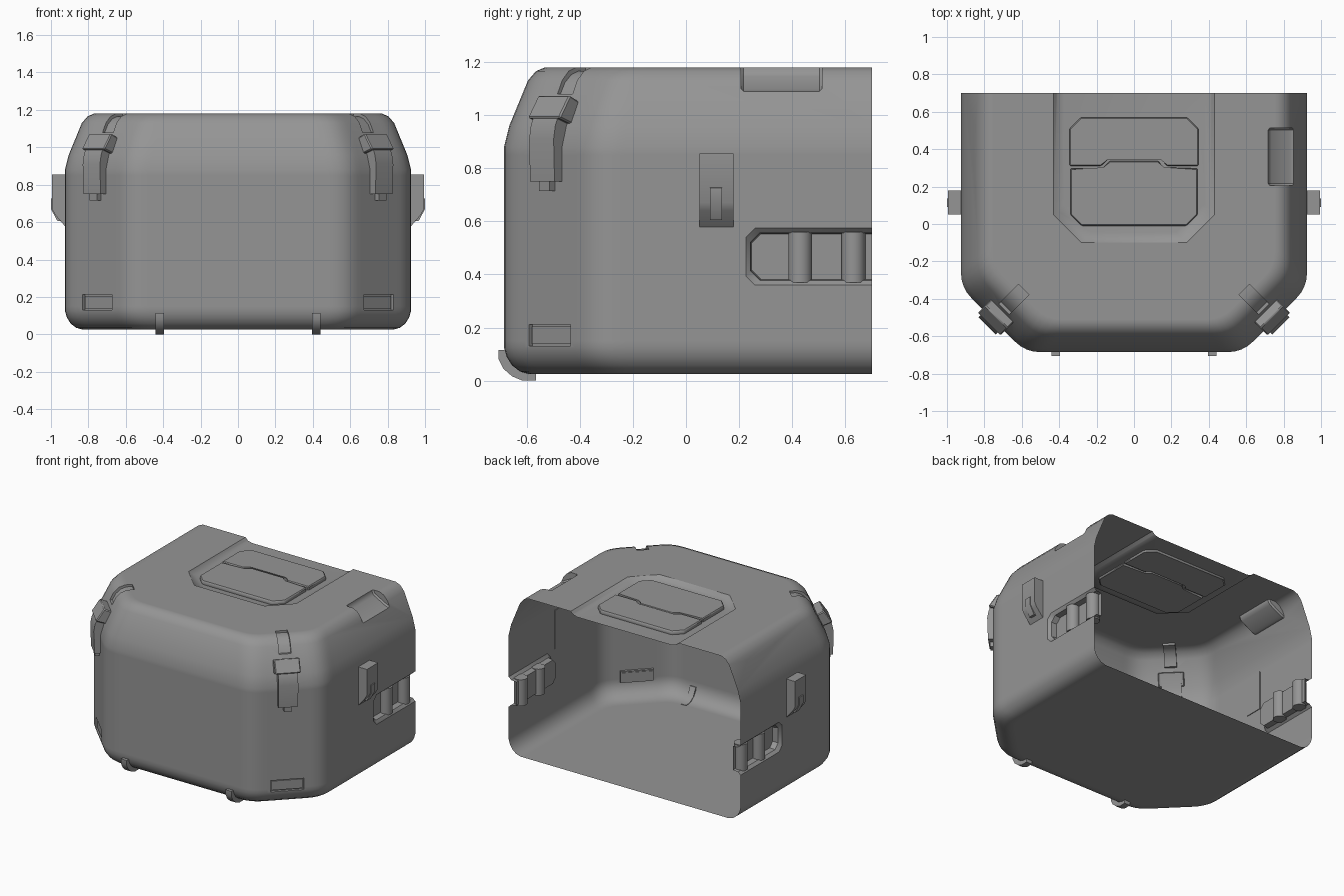
import bpy, bmesh, math
from mathutils import Matrix, Vector

cube = bpy.data.objects.get("Cube")
if cube:
    bpy.data.objects.remove(cube)

grey = bpy.data.materials.new("plain grey")
grey.use_nodes = True
colour = (0.3, 0.3, 0.3, 1)
grey.diffuse_color = colour
grey.node_tree.nodes["Principled BSDF"].inputs["Base Color"].default_value = colour


def finish(name, bm, matrix=None, bevel=0):
    if bevel:
        bmesh.ops.bevel(bm, geom=bm.edges[:], offset=bevel, segments=1,
                        affect='EDGES', clamp_overlap=True)
    if matrix:
        bm.transform(matrix)
    bmesh.ops.recalc_face_normals(bm, faces=bm.faces[:])
    mesh = bpy.data.meshes.new(name)
    bm.to_mesh(mesh)
    bm.free()
    mesh.materials.append(grey)
    mesh.shade_smooth()
    mesh.set_sharp_from_angle(angle=math.radians(35))
    obj = bpy.data.objects.new(name, mesh)
    bpy.context.collection.objects.link(obj)
    return obj


def loft(name, rings, matrix=None, bevel=0):
    """Closed solid through rings of equal point count."""
    bm = bmesh.new()
    loops = [[bm.verts.new(p) for p in ring] for ring in rings]
    for a, b in zip(loops, loops[1:]):
        for i in range(len(a)):
            j = (i + 1) % len(a)
            bm.faces.new((a[i], a[j], b[j], b[i]))
    bm.faces.new(loops[0])
    bm.faces.new(loops[-1])
    return finish(name, bm, matrix, bevel)


def across_x(name, yz, lo, hi, matrix=None, bevel=0):
    return loft(name, [[(x, y, z) for y, z in yz] for x in (lo, hi)], matrix, bevel)


def across_y(name, xz, lo, hi, matrix=None, bevel=0):
    return loft(name, [[(x, y, z) for x, z in xz] for y in (lo, hi)], matrix, bevel)


def rect(a0, a1, b0, b1):
    return [(a0, b0), (a1, b0), (a1, b1), (a0, b1)]


BACK = 0.70


def plan(d, z):
    """Chamfered, round-cornered outline, drawn in by d."""
    k = 0.65 * d
    base = [Vector(p) for p in ((0.925 - d, BACK), (0.925 - d, -0.34 + k),
                                (0.58 - k, -0.685 + d))]
    base += [Vector((-p.x, p.y)) for p in reversed(base)]
    out = [base[0]]
    for prev, c, nxt in zip(base, base[1:], base[2:]):
        u, v = (prev - c).normalized(), (nxt - c).normalized()
        a, b = c + u * 0.08, c + v * 0.08
        out.append(c + u * 0.11)
        for i in range(5):
            t = i / 4
            out.append(a * (1 - t) ** 2 + c * 2 * t * (1 - t) + b * t * t)
        out.append(c + v * 0.11)
    out.append(base[-1])
    return [(p.x, p.y, z) for p in out]


# Shell: stacked outlines from floor to lid
layers = [(0.12, 0.025), (0.095, 0.025), (0.06, 0.035), (0.03, 0.058), (0.01, 0.09),
          (0, 0.125), (0, 0.15), (0, 0.85), (0, 0.88), (0.02, 0.96), (0.09, 1.13),
          (0.12, 1.165), (0.155, 1.18), (0.175, 1.18)]
shell = loft("case_shell", [plan(d, z) for d, z in layers])
cutters = []


# Lid recess, running out through the open back
def lid_outline(w, z):
    half = [(w, 0.8), (w, 0.48 - w), (w - 0.15, 0.33 - w)]
    return [(x, y, z) for x, y in half] + [(-x, y, z) for x, y in reversed(half)]


cutters.append(loft("lid_recess", [lid_outline(w, z) for w, z in
                    ((0.375, 1.152), (0.41, 1.16), (0.43, 1.18), (0.43, 1.25))]))


# Two interlocking lid panels
def mirrored(half):
    return half + [(-x, y) for x, y in reversed(half)]


front_half = [(0.28, -0.01), (0.34, 0.05), (0.34, 0.297), (0.16, 0.297), (0.13, 0.337)]
rear_half = [(0.145, 0.35), (0.175, 0.31), (0.345, 0.31), (0.345, 0.51), (0.285, 0.57)]
for name, half in (("front_lid_panel", front_half), ("rear_lid_panel", rear_half)):
    loft(name, [[(x, y, z) for x, y in mirrored(half)] for z in (1.14, 1.178)],
         bevel=0.006)

# Clip profiles, as distance out from the corner face and height
strap = [(-0.005, 0.75), (0.04, 0.75), (0.045, 0.91), (0.036, 0.96), (0.015, 1.01),
         (-0.025, 1.06), (-0.085, 1.04), (-0.035, 0.96), (-0.005, 0.87)]
head = [(0.035, 0.99), (-0.022, 1.075), (-0.085, 1.045), (-0.035, 0.965)]
groove = [(-0.097, 1.08), (-0.12, 1.122), (-0.155, 1.153), (-0.19, 1.165),
          (-0.23, 1.165), (-0.23, 1.22), (-0.04, 1.22), (-0.04, 1.08)]
foot = [(-0.705, 0.115), (-0.705, 0.08), (-0.687, 0.045), (-0.655, 0.017),
        (-0.615, 0), (-0.565, 0), (-0.565, 0.028), (-0.605, 0.03),
        (-0.645, 0.055), (-0.675, 0.115)]
latch = [(0.92, 0.855), (0.994, 0.855), (0.994, 0.67), (0.978, 0.64),
         (0.925, 0.578), (0.92, 0.578)]
lever = [(0.97, 0.735), (1.0, 0.725), (1.0, 0.67), (0.965, 0.605), (0.94, 0.605)]
pocket = [(0.852, 1.088), (0.828, 1.095), (0.727, 1.15), (0.715, 1.18),
          (0.715, 1.25), (0.92, 1.25), (0.92, 1.088)]


def grip_outline(x, inset):
    y, lo, hi, c = 0.225 + inset, 0.36 + inset, 0.575 - inset, 0.035
    return [(x, 0.8, lo), (x, y + c, lo), (x, y, lo + c),
            (x, y, hi - c), (x, y + c, hi), (x, 0.8, hi)]


r = math.sqrt(0.5)
corner = Matrix(((r, r, 0, 0.7525), (r, -r, 0, -0.5125), (0, 0, 1, 0), (0, 0, 0, 1)))

for side, s in (("left", 1), ("right", -1)):
    flip = Matrix.Diagonal((s, 1, 1, 1))
    at_corner = flip @ corner

    # Corner clip, its tail tab and the groove above it
    across_x(side + "_clip_strap", strap, -0.065, 0.065, at_corner)
    across_x(side + "_clip_head", head, -0.085, 0.085, at_corner, 0.006)
    across_x(side + "_clip_tab", rect(-0.01, 0.03, 0.715, 0.76), -0.027, 0.027, at_corner)
    cutters.append(across_x("clip_groove", groove, -0.04, 0.04, at_corner))

    # Low corner plate in a shallow recess
    cutters.append(across_x("plate_recess", rect(-0.018, 0.05, 0.13, 0.212),
                            -0.11, 0.11, at_corner))
    across_x(side + "_corner_plate", rect(-0.022, -0.008, 0.138, 0.204),
             -0.102, 0.102, at_corner)

    # Lid edge pocket and side grip recess
    cutters.append(across_y("edge_pocket", pocket, 0.207, 0.512, flip, 0.01))
    cutters.append(loft("grip_recess", [grip_outline(x, i) for x, i in
                        ((0.865, 0.022), (0.905, 0.018), (0.925, 0), (0.98, 0))], flip))

    # Upright grip bars
    for n, y in enumerate((0.43, 0.63), 1):
        bm = bmesh.new()
        bmesh.ops.create_cone(bm, cap_ends=True, segments=20, radius1=0.045,
                              radius2=0.045, depth=0.19)
        finish(f"{side}_grip_bar_{n}", bm, Matrix.Translation((s * 0.878, y, 0.465)))

    # Side latch with lever, and front foot
    across_y(side + "_latch_block", latch, 0.05, 0.178, flip)
    across_y(side + "_latch_lever", lever, 0.09, 0.136, flip)
    across_x(side + "_front_foot", foot, 0.395, 0.44, flip)

# Cut the recesses, then open the back
for c in cutters:
    mod = shell.modifiers.new(c.name, 'BOOLEAN')
    mod.operation = 'DIFFERENCE'
    mod.solver = 'EXACT'
    mod.object = c
bpy.context.view_layer.update()
cut = bpy.data.meshes.new_from_object(
    shell.evaluated_get(bpy.context.evaluated_depsgraph_get()))
shell.modifiers.clear()
shell.data = cut
for c in cutters:
    bpy.data.objects.remove(c)

bm = bmesh.new()
bm.from_mesh(cut)
back = [f for f in bm.faces if all(v.co.y > BACK - 0.001 for v in f.verts)]
bmesh.ops.delete(bm, geom=back, context='FACES')
bm.to_mesh(cut)
bm.free()
cut.materials.clear()
cut.materials.append(grey)
for p in cut.polygons:
    p.material_index = 0
cut.shade_smooth()
cut.set_sharp_from_angle(angle=math.radians(35))
